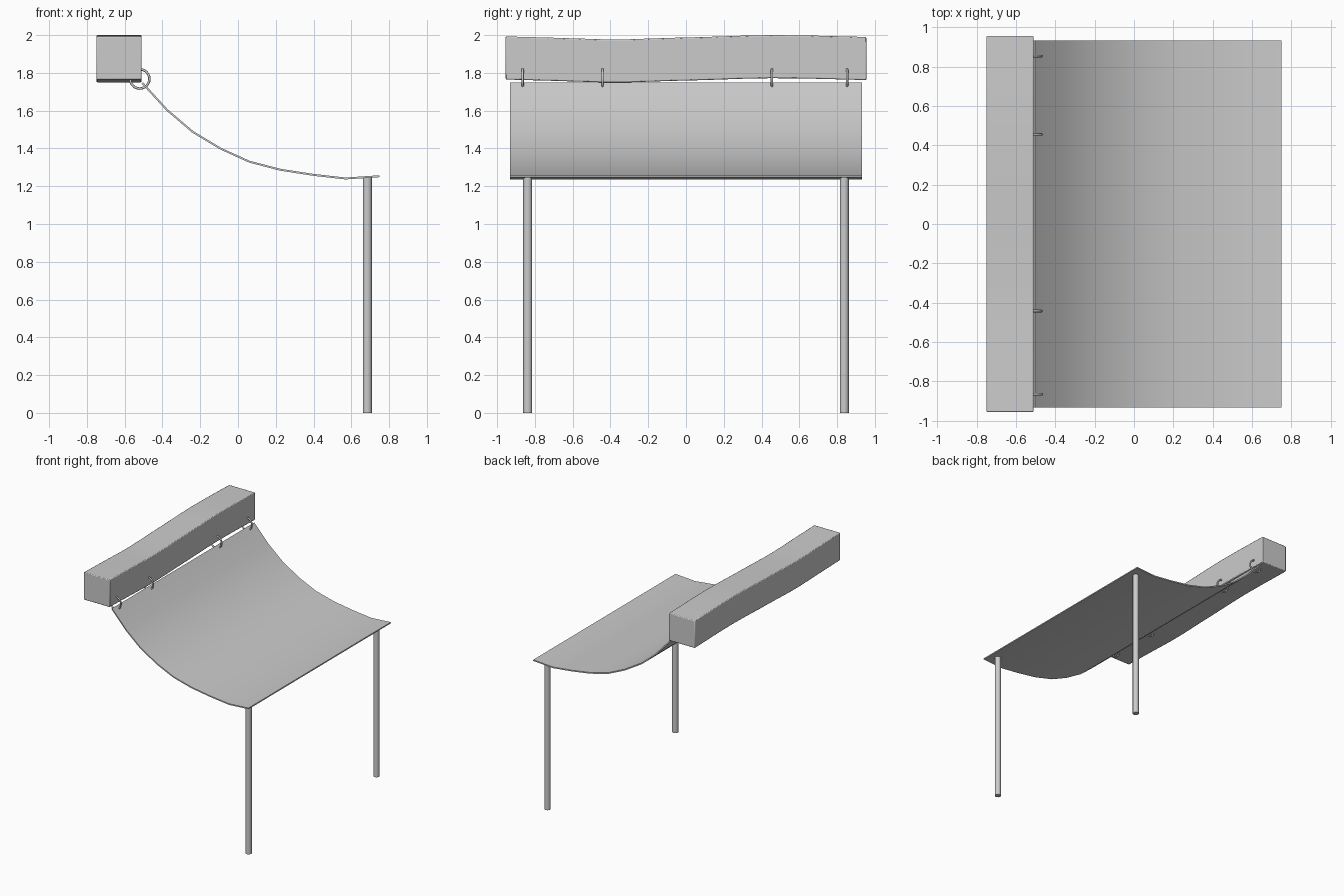
import bpy, bmesh, math

if "Cube" in bpy.data.objects:
    bpy.data.objects.remove(bpy.data.objects["Cube"])


def extrude_profile(name, rings):
    """Closed solid skinned through equal-sized rings of points."""
    bm = bmesh.new()
    loops = [[bm.verts.new(p) for p in ring] for ring in rings]
    n = len(loops[0])
    for a, b in zip(loops, loops[1:]):
        for i in range(n):
            j = (i + 1) % n
            bm.faces.new((a[i], a[j], b[j], b[i]))
    bm.faces.new(loops[0][::-1])
    bm.faces.new(loops[-1])
    bmesh.ops.recalc_face_normals(bm, faces=bm.faces)
    me = bpy.data.meshes.new(name)
    bm.to_mesh(me)
    bm.free()
    ob = bpy.data.objects.new(name, me)
    bpy.context.collection.objects.link(ob)
    return ob


def smooth(ob, angle=35):
    bpy.ops.object.select_all(action='DESELECT')
    ob.select_set(True)
    bpy.context.view_layer.objects.active = ob
    bpy.ops.object.shade_smooth_by_angle(angle=math.radians(angle))


# Gently wavy beam: (y, top height)
wave = [(-0.955, 1.993), (-0.7, 1.986), (-0.45, 1.978), (-0.3, 1.978),
        (-0.1, 1.985), (0.1, 1.990), (0.3, 1.997), (0.45, 2.0),
        (0.65, 1.998), (0.955, 1.990)]
x0, x1, h = -0.75, -0.51, 0.228
beam = extrude_profile("beam", [
    [(x0, y, z - h), (x1, y, z - h), (x1, y, z), (x0, y, z)] for y, z in wave])
bev = beam.modifiers.new("edge_bevel", 'BEVEL')
bev.width = 0.006
bev.segments = 2
bev.limit_method = 'ANGLE'
bev.angle_limit = math.radians(40)
smooth(beam)

# Sagging cloth canopy, thin sheet swept along y
sag = [(-0.507, 1.747), (-0.375, 1.603), (-0.24, 1.488), (-0.09, 1.398),
       (0.06, 1.330), (0.225, 1.287), (0.40, 1.260), (0.57, 1.241),
       (0.75, 1.253)]
t = 0.005
upper, lower = [], []
for i, (x, z) in enumerate(sag):
    a, b = sag[max(i - 1, 0)], sag[min(i + 1, len(sag) - 1)]
    dx, dz = b[0] - a[0], b[1] - a[1]
    d = math.hypot(dx, dz)
    upper.append((x - dz / d * t, z + dx / d * t))
    lower.append((x + dz / d * t, z - dx / d * t))
outline = upper + lower[::-1]
canopy = extrude_profile("canopy", [
    [(x, y, z) for x, z in outline] for y in (-0.933, 0.933)])
smooth(canopy)

# Two round posts under the low edge
for side, y in (("front", -0.838), ("back", 0.838)):
    bpy.ops.mesh.primitive_cylinder_add(vertices=16, radius=0.024, depth=1.246,
                                        location=(0.685, y, 0.623))
    post = bpy.context.object
    post.name = side + "_post"
    smooth(post)

# Rings tying the canopy to the beam
for i, y in enumerate((-0.865, -0.442, 0.455, 0.853)):
    bpy.ops.mesh.primitive_torus_add(
        major_segments=24, minor_segments=8, major_radius=0.051,
        minor_radius=0.0065, location=(-0.52, y, 1.768),
        rotation=(math.pi / 2, 0, 0))
    ring = bpy.context.object
    ring.name = "ring_%d" % (i + 1)
    smooth(ring, 60)
